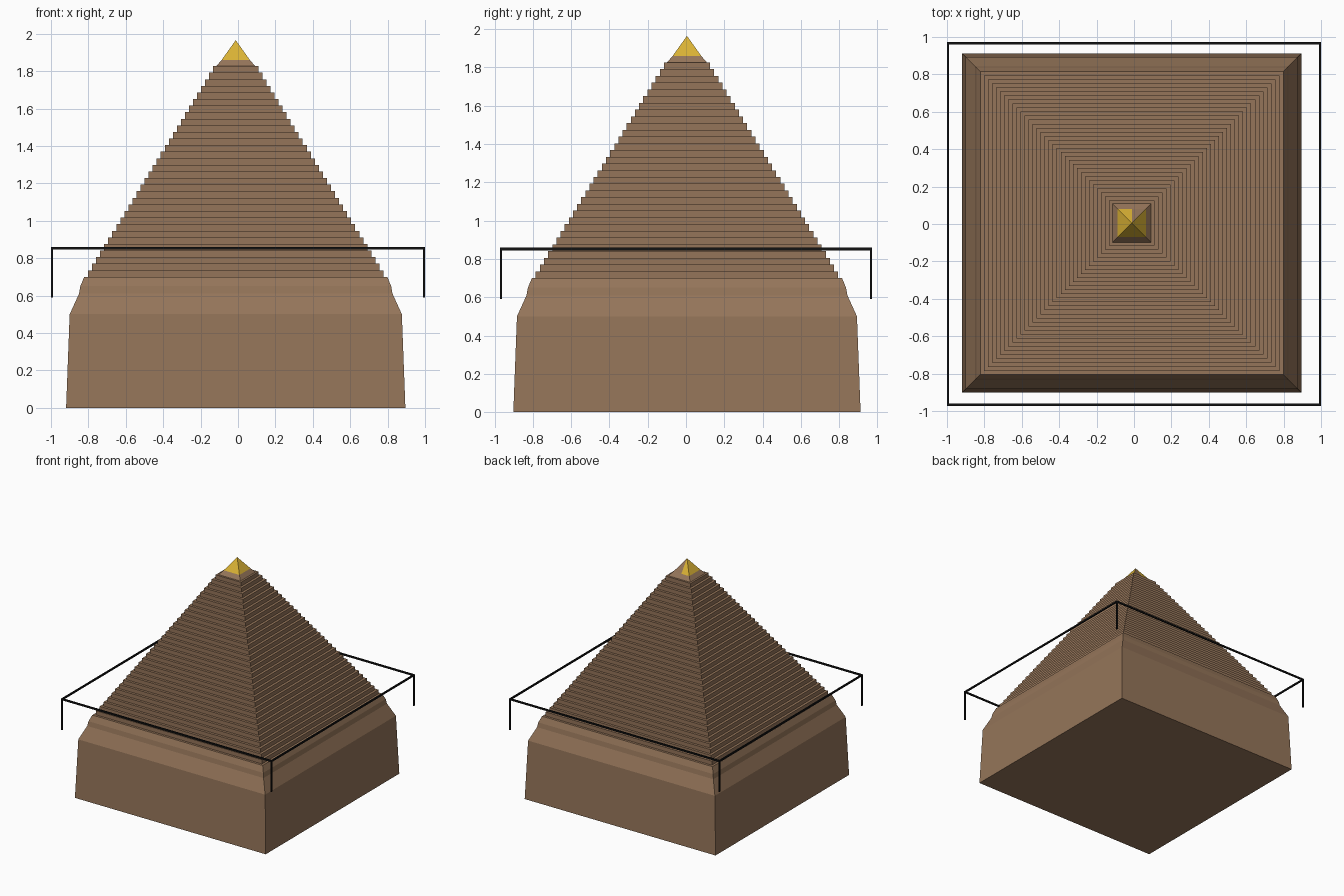
import bpy, bmesh

if "Cube" in bpy.data.objects:
    bpy.data.objects.remove(bpy.data.objects["Cube"])

CX, CY = -0.012, 0.005   # the pyramid sits slightly off the rail's centre


def material(name, rgb):
    m = bpy.data.materials.new(name)
    m.diffuse_color = (*rgb, 1)
    m.use_nodes = True
    m.node_tree.nodes["Principled BSDF"].inputs["Base Color"].default_value = m.diffuse_color
    return m


BROWN = material("sandstone brown", (0.30, 0.178, 0.101))
GOLD = material("gold", (0.70, 0.445, 0.035))
BLACK = material("black", (0.006, 0.006, 0.006))


def finish(name, bm, *mats):
    bmesh.ops.recalc_face_normals(bm, faces=bm.faces)
    me = bpy.data.meshes.new(name)
    bm.to_mesh(me)
    bm.free()
    for m in mats:
        me.materials.append(m)
    ob = bpy.data.objects.new(name, me)
    bpy.context.collection.objects.link(ob)
    return ob


def square_loft(name, profile, mat):
    """Stack square rings given as (half width, height) and cap both ends."""
    bm = bmesh.new()
    rings = [[bm.verts.new((CX + sx * h, CY + sy * h, z))
              for sx, sy in ((-1, -1), (1, -1), (1, 1), (-1, 1))]
             for h, z in profile]
    for a, b in zip(rings, rings[1:]):
        for i in range(4):
            j = (i + 1) % 4
            bm.faces.new((a[i], a[j], b[j], b[i]))
    bm.faces.new(rings[0])
    bm.faces.new(rings[-1])
    return finish(name, bm, mat)


# Plinth with sloping shoulder, then regular steps, then the cap block
profile = [(0.907, 0), (0.888, 0.5), (0.838, 0.61), (0.831, 0.65), (0.81, 0.70)]
STEPS, RISE, RUN = 32, 0.0352, 0.0216
for i in range(STEPS):
    half = 0.79 - i * RUN
    profile += [(half, 0.70 + i * RISE), (half, 0.70 + (i + 1) * RISE)]
profile += [(0.104, 0.70 + STEPS * RISE), (0.075, 1.86)]
square_loft("stepped_pyramid", profile, BROWN)

# Gold tip; half of its back face is bare stone
bm = bmesh.new()
h = 0.075
base = [bm.verts.new((CX + x, CY + y, 1.86))
        for x, y in ((-h, -h), (h, -h), (h, h), (0, h), (-h, h))]
apex = bm.verts.new((CX, CY, 1.965))
for i in range(5):
    f = bm.faces.new((base[i], base[(i + 1) % 5], apex))
    f.material_index = 1 if i == 2 else 0
bm.faces.new(base)
finish("gold_tip", bm, GOLD, BROWN)


def bar(name, lo, hi):
    bm = bmesh.new()
    bmesh.ops.create_cube(bm, size=1)
    for v in bm.verts:
        v.co = [(a + b) / 2 + c * (b - a) for a, b, c in zip(lo, hi, v.co)]
    finish(name, bm, BLACK)


# Thin black rail around the pyramid with a short post at each corner
X, Y, T, Z0, Z1 = 1.0, 0.972, 0.011, 0.845, 0.859
for s, side in ((-1, "front"), (1, "back")):
    y0, y1 = sorted((s * Y, s * (Y - T)))
    bar(side + "_rail", (-X, y0, Z0), (X, y1, Z1))
    for t, end in ((-1, "left"), (1, "right")):
        x0, x1 = sorted((t * X, t * (X - T)))
        bar(f"{side}_{end}_post", (x0, y0, 0.59), (x1, y1, Z0))
for t, end in ((-1, "left"), (1, "right")):
    x0, x1 = sorted((t * X, t * (X - T)))
    bar(end + "_rail", (x0, -Y + T, Z0), (x1, Y - T, Z1))
